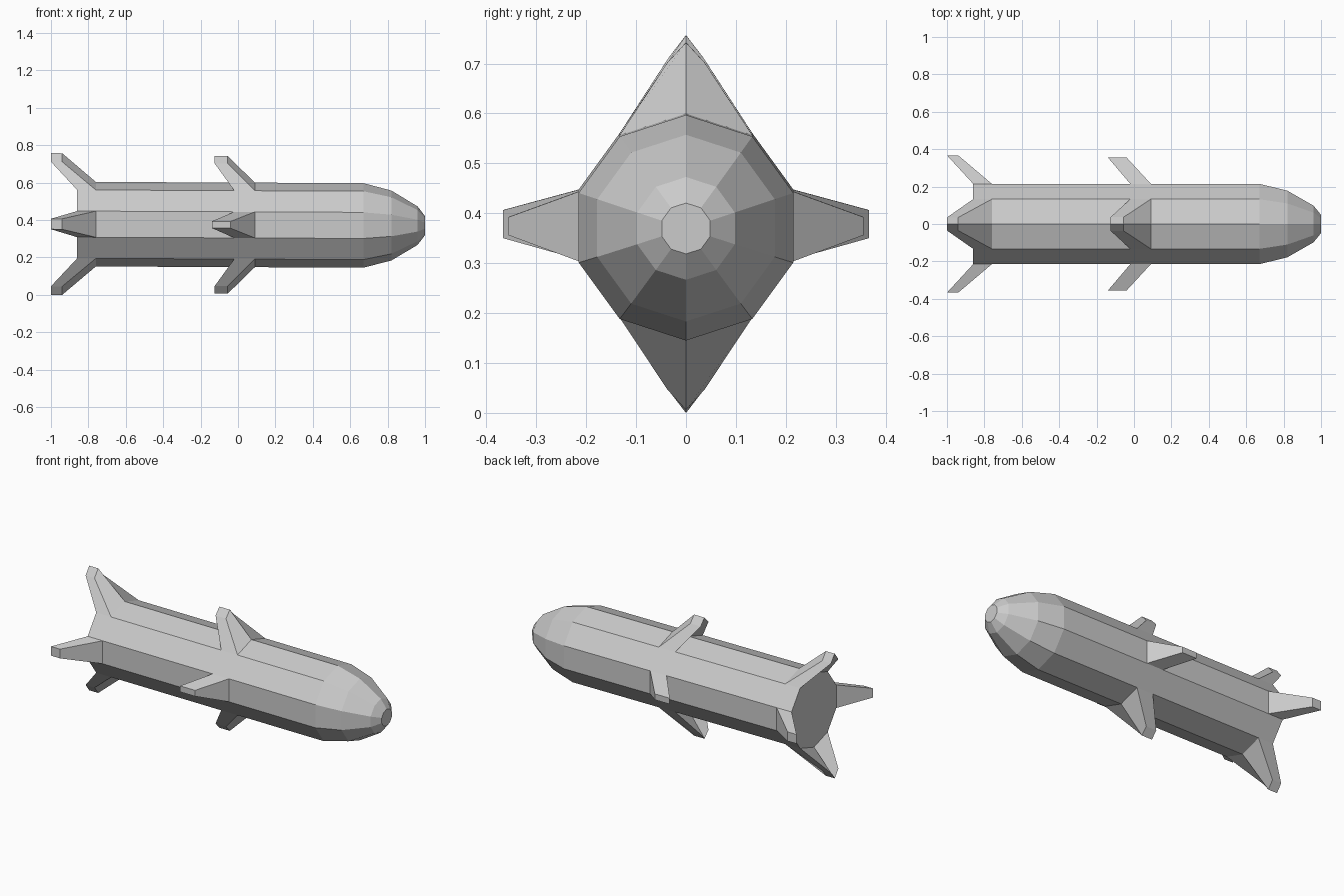
import bpy
from math import sin, cos, radians

if "Cube" in bpy.data.objects:
    bpy.data.objects.remove(bpy.data.objects["Cube"])

R = 0.226


def point(x, y, z):
    # the long axis drops very slightly towards the nose
    return (x, y, 0.374 - 0.0045 * x + z)


def corner(x, k, r=R):
    a = radians(90 + 36 * k)
    return point(x, r * cos(a), r * sin(a))


def make(name, verts, faces):
    mesh = bpy.data.meshes.new(name)
    mesh.from_pydata(verts, [], faces)
    mesh.update()
    obj = bpy.data.objects.new(name, mesh)
    bpy.context.collection.objects.link(obj)
    return obj


# Ten-sided body, open where the fins grow out of it
rings = [(-0.86, R), (-0.76, R), (-0.02, R), (0.09, R),
         (0.67, R), (0.82, 0.187), (0.96, 0.103), (1.0, 0.051)]
fin_panels = {9, 0, 2, 4, 5, 7}
verts = [corner(x, k, r) for x, r in rings for k in range(10)]
faces = []
for i in range(len(rings) - 1):
    for k in range(10):
        if i in (0, 2) and k in fin_panels:
            continue
        a, b = i * 10 + k, i * 10 + (k + 1) % 10
        faces.append((a, a + 10, b + 10, b)[::-1])
last = (len(rings) - 1) * 10
faces.append(tuple(range(10))[::-1])
faces.append(tuple(range(last, last + 10)))
make("body", verts, faces)


def fin(name, start, tip, root_x, tip_x, sign):
    """Tapered swept fin from body corners start.. to the tip outline."""
    n = len(tip)
    ks = [start + j for j in range(n)]
    v = [corner(x, k) for x in root_x for k in ks]
    v += [point(x, sign * y, sign * z) for x in tip_x for y, z in tip]
    rb, rf, tb, tf = 0, n, 2 * n, 3 * n
    f = []
    for j in range(n - 1):
        f.append((rb + j, rb + j + 1, tb + j + 1, tb + j))    # rear
        f.append((rf + j + 1, rf + j, tf + j, tf + j + 1))    # front
        f.append((tb + j, tb + j + 1, tf + j + 1, tf + j))    # tip
    e = n - 1
    f.append((rb, tb, tf, rf))                                # flanks
    f.append((rb + e, rf + e, tf + e, tb + e))
    make(name, v, f)


# Four tail fins and four mid-body fins, opposite pairs turned half round
for sign, turn, vert_name, side_name in ((1, 0, "top", "right"), (-1, 5, "bottom", "left")):
    fin("tail_fin_" + vert_name, 9 + turn, [(0.035, 0.333), (0, 0.3785), (-0.035, 0.333)],
        (-0.86, -0.76), (-1.0, -0.94), sign)
    fin("tail_fin_" + side_name, 2 + turn, [(-0.367, 0.028), (-0.367, -0.028)],
        (-0.86, -0.76), (-1.0, -0.94), sign)
    fin("mid_fin_" + vert_name, 9 + turn, [(0.037, 0.328), (0, 0.368), (-0.037, 0.328)],
        (-0.02, 0.09), (-0.125, -0.055), sign)
    fin("mid_fin_" + side_name, 2 + turn, [(-0.356, 0.018), (-0.356, -0.018)],
        (-0.02, 0.09), (-0.14, -0.04), sign)
